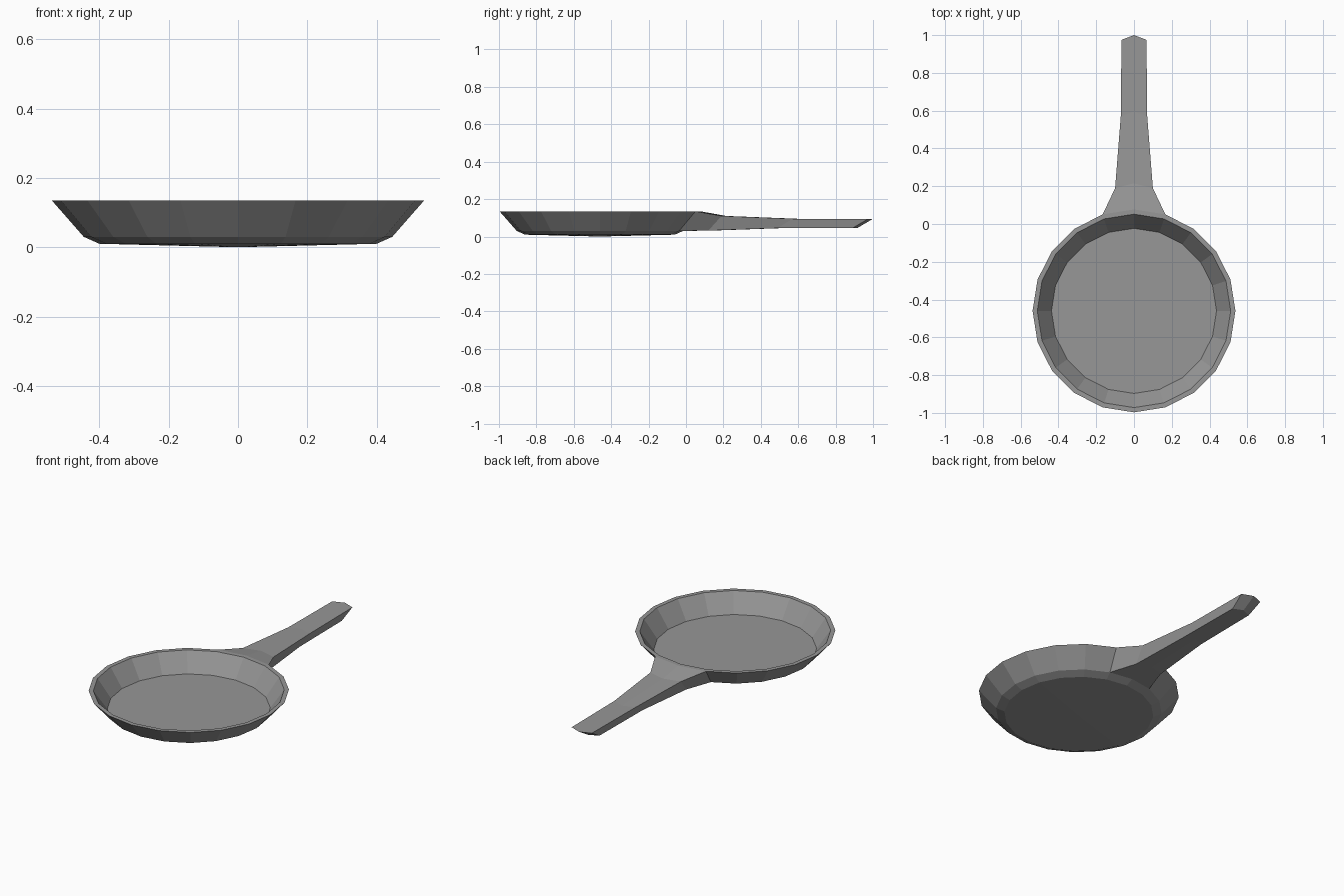
import bpy, bmesh, math

cube = bpy.data.objects.get("Cube")
if cube:
    bpy.data.objects.remove(cube, do_unlink=True)

SIDES = 20
CENTRE_Y = -0.46

mat = bpy.data.materials.new("grey metal")
mat.use_nodes = True
grey = (0.31, 0.31, 0.31, 1)
mat.diffuse_color = grey
mat.node_tree.nodes["Principled BSDF"].inputs["Base Color"].default_value = grey

bm = bmesh.new()


def ring(radius, z):
    step = 2 * math.pi / SIDES
    return [bm.verts.new((radius * math.cos(i * step),
                          CENTRE_Y + radius * math.sin(i * step), z))
            for i in range(SIDES)]


def bridge(a, b, skip=()):
    for i in range(len(a)):
        if i not in skip:
            j = (i + 1) % len(a)
            bm.faces.new((a[i], a[j], b[j], b[i]))


# Pan: underside, outer wall, rim, inner wall and floor
base = ring(0.40, 0.01)
lower = ring(0.445, 0.03)
rim = ring(0.537, 0.135)
lip = ring(0.512, 0.135)
floor = ring(0.437, 0.028)
back = SIDES // 4                      # corner where the handle is centred
bridge(base, lower)
bridge(lower, rim, skip=(back - 1, back))
bridge(rim, lip)
bridge(lip, floor)
bm.faces.new(floor)
tip = bm.verts.new((0, CENTRE_Y, 0))
for i in range(SIDES):
    bm.faces.new((base[i], tip, base[(i + 1) % SIDES]))

# Handle: six-sided sections continued from the two rear wall faces
# each row: half width, y, z of the top edge, then of the bottom edge
rows = [
    (0.10, 0.19, 0.11, 0.085, 0.12, 0.032),
    (0.07, 0.57, 0.095, 0.060, 0.49, 0.045),
    (0.066, 0.975, 0.095, 0.056, 0.89, 0.045),
]
BULGE = 0.025
section = rim[back - 1:back + 2] + lower[back - 1:back + 2][::-1]
for tw, ty, tz, bw, by, bz in rows:
    top = [(s * tw, ty + BULGE * (s == 0), tz) for s in (1, 0, -1)]
    bottom = [(s * bw, by + BULGE * (s == 0), bz) for s in (-1, 0, 1)]
    new = [bm.verts.new(p) for p in top + bottom]
    bridge(section, new)
    section = new
# Slanted, pointed end of the handle
bm.faces.new((section[0], section[1], section[4], section[5]))
bm.faces.new((section[1], section[2], section[3], section[4]))

bmesh.ops.recalc_face_normals(bm, faces=bm.faces[:])
mesh = bpy.data.meshes.new("frying_pan")
bm.to_mesh(mesh)
bm.free()
mesh.materials.append(mat)
pan = bpy.data.objects.new("frying_pan", mesh)
bpy.context.collection.objects.link(pan)
